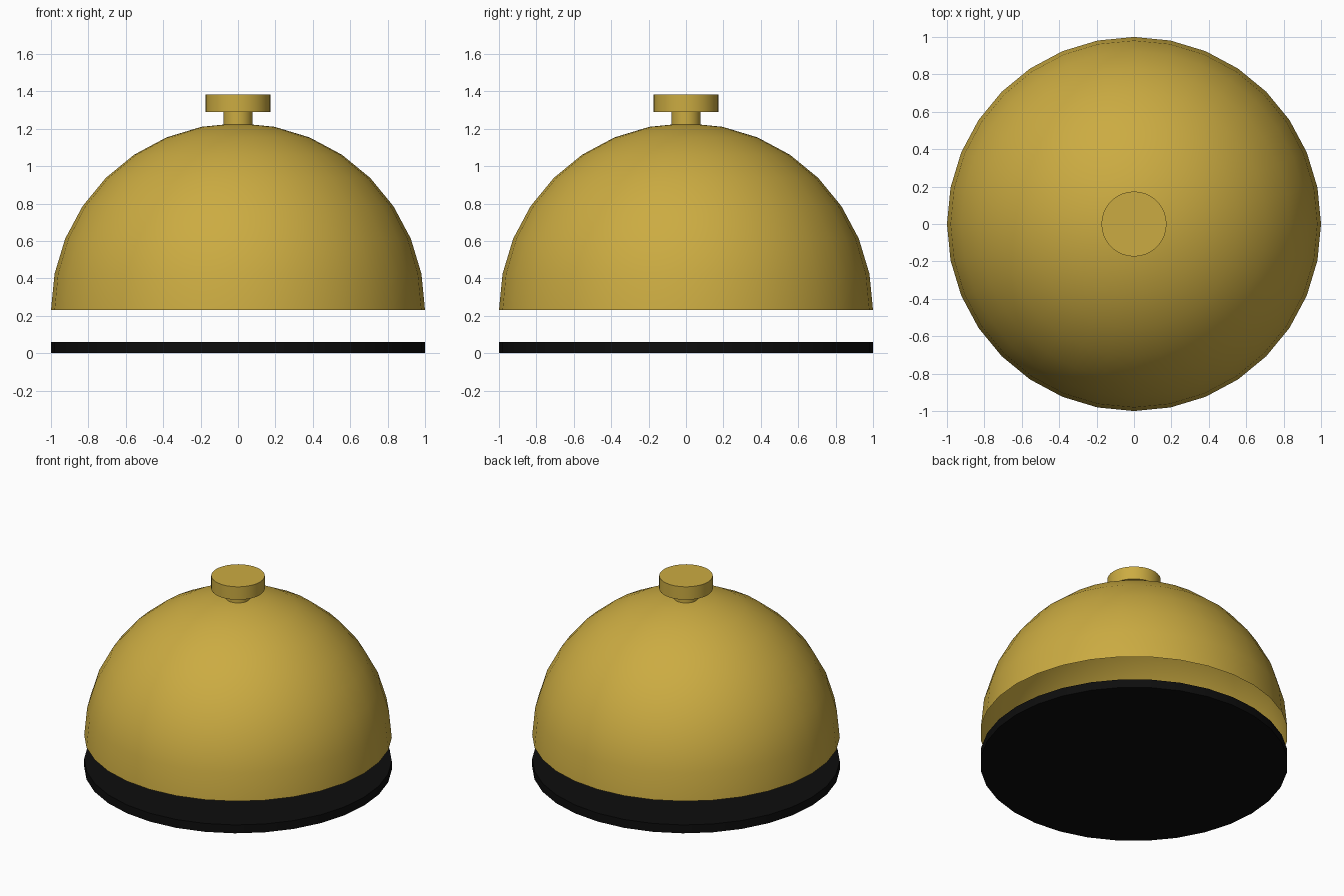
import bpy, bmesh, math

if "Cube" in bpy.data.objects:
    bpy.data.objects.remove(bpy.data.objects["Cube"])


def material(name, color):
    mat = bpy.data.materials.new(name)
    mat.diffuse_color = (*color, 1)
    mat.use_nodes = True
    mat.node_tree.nodes["Principled BSDF"].inputs["Base Color"].default_value = mat.diffuse_color
    return mat


def finish(obj, name, mat):
    obj.name = name
    obj.data.name = name
    obj.data.materials.append(mat)
    bpy.ops.object.shade_smooth_by_angle(angle=math.radians(30))


def disc(name, radius, bottom, top, mat):
    bpy.ops.mesh.primitive_cylinder_add(vertices=32, radius=radius, depth=top - bottom,
                                        location=(0, 0, (top + bottom) / 2))
    finish(bpy.context.object, name, mat)


brass = material("brass", (0.60, 0.41, 0.054))
black = material("black", (0.004, 0.004, 0.004))

# Flat base plate
disc("base_plate", 1.0, 0.0, 0.06, black)

# Open hemispherical dome, floating above the base
bpy.ops.mesh.primitive_uv_sphere_add(segments=32, ring_count=16, radius=1.0,
                                     location=(0, 0, 0.23))
dome = bpy.context.object
bm = bmesh.new()
bm.from_mesh(dome.data)
bmesh.ops.delete(bm, geom=[v for v in bm.verts if v.co.z < -0.01], context='VERTS')
bm.to_mesh(dome.data)
bm.free()
finish(dome, "bell_dome", brass)

# Push button: stem and cap
disc("button_stem", 0.078, 1.20, 1.29, brass)
disc("button_cap", 0.174, 1.29, 1.383, brass)
